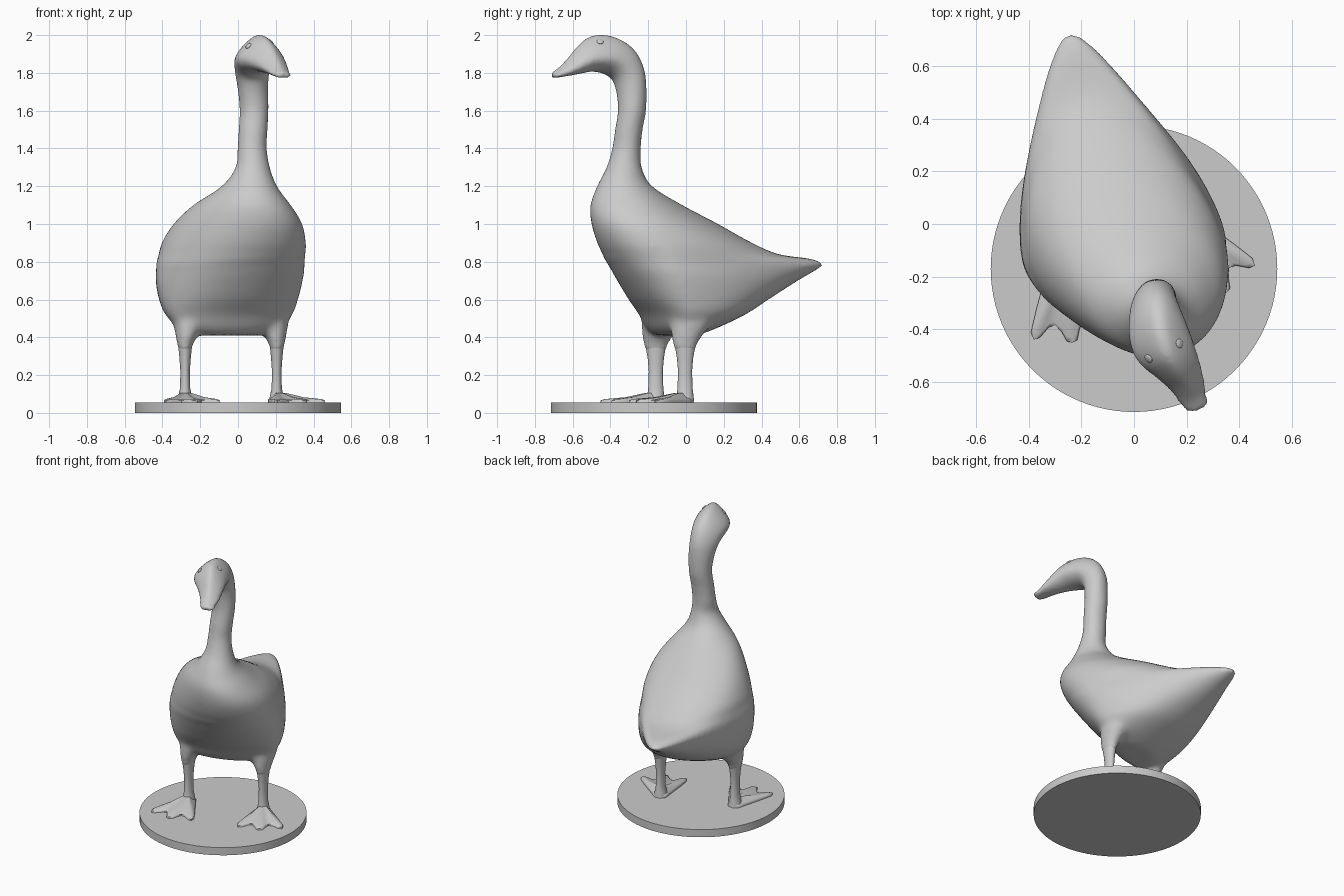
import bpy, bmesh, math
from mathutils import Vector

if "Cube" in bpy.data.objects:
    bpy.data.objects.remove(bpy.data.objects["Cube"])

grey = bpy.data.materials.new("plain grey")
grey.diffuse_color = (0.6, 0.6, 0.6, 1)
grey.use_nodes = True
grey.node_tree.nodes["Principled BSDF"].inputs["Base Color"].default_value = grey.diffuse_color


def finish(bm, name, angle=None):
    """Turn a bmesh into a named, shaded object."""
    bmesh.ops.recalc_face_normals(bm, faces=bm.faces)
    me = bpy.data.meshes.new(name)
    bm.to_mesh(me)
    bm.free()
    me.materials.append(grey)
    ob = bpy.data.objects.new(name, me)
    bpy.context.scene.collection.objects.link(ob)
    if angle:
        bpy.ops.object.select_all(action='DESELECT')
        ob.select_set(True)
        bpy.context.view_layer.objects.active = ob
        bpy.ops.object.shade_smooth_by_angle(angle=math.radians(angle))
    return ob


def loft(bm, rings):
    """Bridge closed rings of points and cap both ends."""
    rows = [[bm.verts.new(p) for p in ring] for ring in rings]
    n = len(rows[0])
    for a, b in zip(rows, rows[1:]):
        for i in range(n):
            j = (i + 1) % n
            bm.faces.new((a[i], a[j], b[j], b[i]))
    bm.faces.new(rows[0][::-1])
    bm.faces.new(rows[-1])


def spline(rows, steps):
    """Smooth interpolation between section rows."""
    out = []
    for i in range(len(rows) - 1):
        p = [rows[max(0, min(len(rows) - 1, i + d))] for d in (-1, 0, 1, 2)]
        for s in range(steps):
            t = s / steps
            out.append([b + 0.5 * t * (c - a + t * (2 * a - 5 * b + 4 * c - d
                        + t * (3 * (b - c) + d - a))) for a, b, c, d in zip(*p)])
    return out + [list(rows[-1])]


def section(row, n=64):
    """Teardrop section: front point, widest line, back point."""
    yf, zf, yw, zw, yb, zb, cx, w, slant, turn, taper = row
    pts = []
    for i in range(n):
        a = 2 * math.pi * i / n
        c, s = math.cos(a), math.sin(a)
        ye, ze = (yb, zb) if c > 0 else (yf, zf)
        u = abs(c)
        y = yw + (ye - yw) * u
        side = w * s * (1 - taper * u ** 1.3 if c > 0 else 1)
        pts.append((cx + side + slant * (y - yw), y + turn * side, zw + (ze - zw) * u))
    return pts


def tube(bm, rows, n=24):
    """Vertical tube from (x, y, z, rx, ry) rows."""
    loft(bm, [[(x + rx * math.cos(2 * math.pi * i / n),
                y + ry * math.sin(2 * math.pi * i / n), z) for i in range(n)]
              for x, y, z, rx, ry in rows])


# Body and neck levels: z, centre x, half width, widest y, front y, back y
trunk = [
    (.41, -.05, .17, -.08, -.14, .05), (.45, -.04, .27, -.08, -.175, .15),
    (.52, -.042, .33, -.07, -.215, .30), (.60, -.045, .36, -.07, -.285, .43),
    (.70, -.045, .382, -.07, -.355, .59), (.755, -.04, .385, -.08, -.39, .685),
    (.787, -.04, .385, -.09, -.41, .722), (.815, -.037, .382, -.09, -.43, .66),
    (.84, -.03, .378, -.10, -.44, .49), (.90, -.02, .37, -.12, -.47, .35),
    (1.0, 0, .33, -.17, -.50, .17), (1.1, .02, .25, -.24, -.505, -.02),
    (1.2, .06, .145, -.32, -.47, -.18), (1.3, .078, .09, -.33, -.42, -.235),
    (1.4, .075, .077, -.31, -.39, -.24), (1.5, .08, .076, -.30, -.375, -.23),
    (1.6, .085, .076, -.285, -.36, -.212),
]
# Head sections: under y, under z, upper y, upper z, centre x, half width
head = [
    (-.367, 1.69, -.21, 1.72, .08, .08), (-.385, 1.755, -.222, 1.82, .075, .088),
    (-.41, 1.782, -.265, 1.91, .078, .098), (-.44, 1.797, -.335, 1.97, .088, .107),
    (-.475, 1.805, -.42, 2.0, .106, .11), (-.51, 1.806, -.50, 1.995, .132, .102),
    (-.55, 1.798, -.56, 1.955, .166, .085), (-.60, 1.788, -.62, 1.885, .20, .066),
    (-.65, 1.78, -.668, 1.833, .222, .054), (-.70, 1.772, -.712, 1.80, .243, .043),
]
rows = [(yf, z, yw, z, yb, z, cx, w, -.25 * max(0, min(1, (1.3 - z) / .2)),
         max(0, min(.33, .33 - .7 * (z - .5))),
         max(0, min(.55, 1.5 * (yb - yw) - .65)))
        for z, cx, w, yw, yf, yb in trunk]
for i, (yf, zf, yb, zb, cx, w) in enumerate(head):
    k = .5 - .03 * min(i, 4)
    rows.append((yf, zf, yf + k * (yb - yf), zf + k * (zb - zf), yb, zb, cx, w,
                 0, min(.33, .1 + .06 * i), min(.45, .11 * i)))

bm = bmesh.new()
loft(bm, [section(r) for r in spline(rows, 4)])
# Thighs flaring into the body
ankles = [(.205, -.005, -60, -.02), (-.28, -.16, -81, .02)]
for x, y, _, lean in ankles:
    tube(bm, [(x, y, .33, .032, .052), (x, y, .365, .042, .064),
              (x + .4 * lean, y + .01, .41, .06, .085),
              (x + lean, y + .03, .47, .083, .11),
              (x + 2 * lean, y + .04, .54, .08, .10),
              (x + 4 * lean, y + .05, .62, .05, .07)])
raw = finish(bm, "body_blank")
mod = raw.modifiers.new("blend", 'REMESH')
mod.mode = 'VOXEL'
mod.voxel_size = 0.012
mod.use_smooth_shade = True
mod = raw.modifiers.new("soften", 'SMOOTH')
mod.iterations = 4

# Bake the blend, then soften only the trunk
deps = bpy.context.evaluated_depsgraph_get()
mesh = bpy.data.meshes.new_from_object(raw.evaluated_get(deps))
bpy.data.objects.remove(raw)
body = bpy.data.objects.new("body_neck_and_head", mesh)
bpy.context.scene.collection.objects.link(body)
trunk_group = body.vertex_groups.new(name="trunk")
for v in mesh.vertices:
    z = v.co.z
    weight = min(1, (z - .35) / .07, (1.05 - z) / .15, (.55 - v.co.y) / .2)
    if weight > 0:
        trunk_group.add([v.index], weight, 'REPLACE')
mod = body.modifiers.new("soften_trunk", 'SMOOTH')
mod.iterations = 30
mod.vertex_group = "trunk"

# Legs and webbed feet: (angle from heading, radius) outline
half = [(0, .295), (4, .288), (8, .25), (14, .225), (20, .238), (25, .283),
        (29, .298), (33, .275), (38, .19), (50, .105), (80, .055), (130, .048)]
outline = half + [(180, .045)] + [(-a, r) for a, r in half[:0:-1]]
for side, (x, y, heading, _) in zip(("right", "left"), ankles):
    bm = bmesh.new()
    tube(bm, [(x, y, .06, .042, .048), (x, y, .09, .036, .045),
              (x, y, .13, .027, .040), (x, y, .22, .025, .037),
              (x, y, .29, .030, .043), (x, y, .36, .037, .055)])
    finish(bm, side + "_leg", 50)
    bm = bmesh.new()
    loft(bm, [[(x + k * r * math.cos(math.radians(heading + a)),
                y + k * r * math.sin(math.radians(heading + a)), z)
               for a, r in outline]
              for k, z in ((1, .052), (1, .066), (.93, .073), (.55, .083), (.2, .105))])
    finish(bm, side + "_foot", 50)

# Eyes set on the surface of the head
for side, p in (("right", (.172, -.455, 1.965)), ("left", (.058, -.51, 1.94))):
    _, spot, normal, _ = body.closest_point_on_mesh(Vector(p))
    bm = bmesh.new()
    bmesh.ops.create_uvsphere(bm, u_segments=16, v_segments=10, radius=.018)
    bmesh.ops.scale(bm, verts=bm.verts, vec=(1, 1, .35))
    bmesh.ops.rotate(bm, verts=bm.verts, cent=(0, 0, 0),
                     matrix=normal.to_track_quat('Z', 'Y').to_matrix())
    bmesh.ops.translate(bm, verts=bm.verts, vec=spot)
    finish(bm, side + "_eye", 60)

# Round stand
bm = bmesh.new()
tube(bm, [(0, -.17, 0, .545, .545), (0, -.17, .055, .545, .545)], 96)
finish(bm, "stand", 30)
